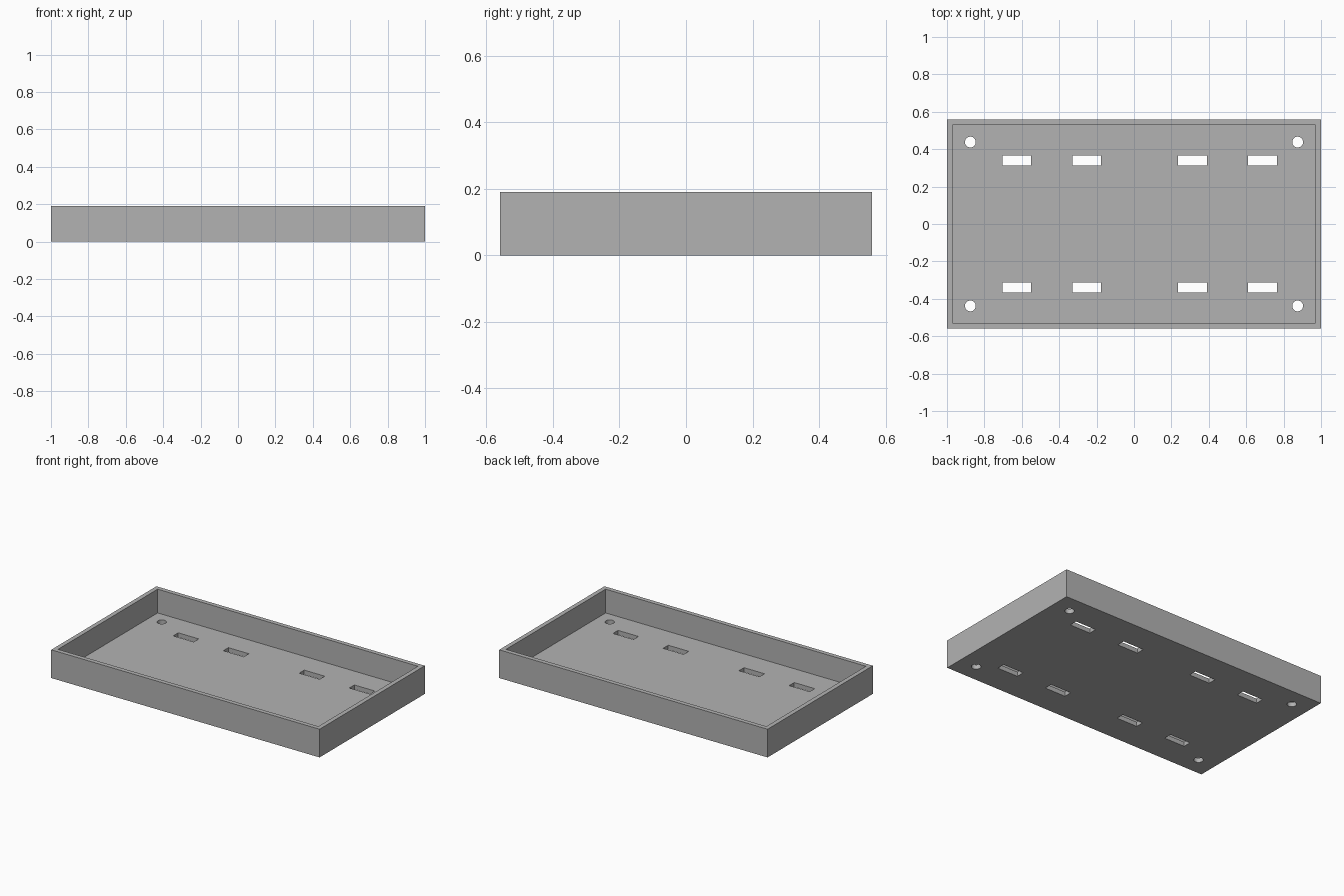
import bpy
import math

cube = bpy.data.objects.get("Cube")
if cube:
    bpy.data.objects.remove(cube, do_unlink=True)

LENGTH, WIDTH, HEIGHT = 2.0, 1.12, 0.19
WALL = FLOOR = 0.03

grey = bpy.data.materials.new("plain grey")
grey.use_nodes = True
colour = (0.45, 0.45, 0.45, 1)
grey.diffuse_color = colour
grey.node_tree.nodes["Principled BSDF"].inputs["Base Color"].default_value = colour


def box(name, size, centre):
    bpy.ops.mesh.primitive_cube_add(size=1, location=centre)
    obj = bpy.context.object
    obj.name = name
    obj.scale = size
    bpy.ops.object.transform_apply(location=True, rotation=False, scale=True)
    obj.data.materials.append(grey)
    return obj


def cut(target, cutter):
    """Subtract the cutter from the target, then discard it."""
    cutter.hide_render = True
    mod = target.modifiers.new("cut", "BOOLEAN")
    mod.operation = "DIFFERENCE"
    mod.solver = "EXACT"
    mod.object = cutter
    bpy.context.view_layer.objects.active = target
    bpy.ops.object.modifier_apply(modifier=mod.name)
    bpy.data.objects.remove(cutter, do_unlink=True)


# Open tray with thin walls
tray = box("tray", (LENGTH, WIDTH, HEIGHT), (0, 0, HEIGHT / 2))
cut(tray, box("cavity", (LENGTH - 2 * WALL, WIDTH - 2 * WALL, HEIGHT),
              (0, 0, FLOOR + HEIGHT / 2)))

for side in (-1, 1):
    # Strap slots along the front and back of the floor
    for x in (-0.626, -0.252, 0.313, 0.687):
        cut(tray, box("slot", (0.153, 0.054, 0.2), (x, side * 0.34, 0)))
    # Round screw holes in the corners
    for x in (-0.875, 0.875):
        bpy.ops.mesh.primitive_cylinder_add(vertices=32, radius=0.029, depth=0.2,
                                            location=(x, side * 0.438, 0))
        hole = bpy.context.object
        hole.data.materials.append(grey)
        cut(tray, hole)

# Smooth hole walls, keep box edges sharp
bpy.ops.object.select_all(action="DESELECT")
tray.select_set(True)
bpy.context.view_layer.objects.active = tray
bpy.ops.object.shade_smooth_by_angle(angle=math.radians(30))
